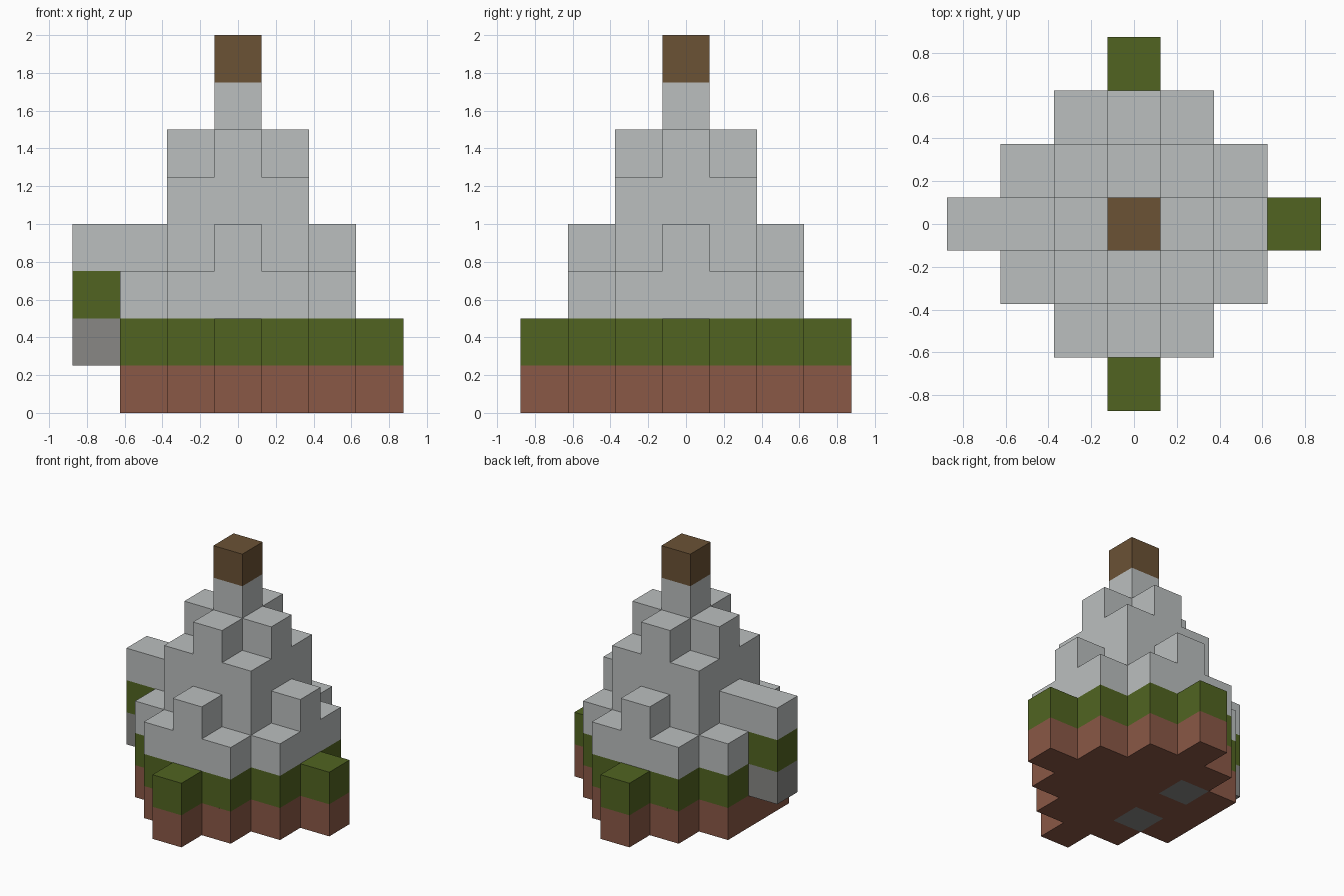
import bpy
import bmesh
from mathutils import Vector

cube = bpy.data.objects.get("Cube")
if cube:
    bpy.data.objects.remove(cube, do_unlink=True)

UNIT = 0.25  # edge of one block


def make_material(name, rgb):
    """Flat material from 0-255 display values, stored as linear."""
    linear = [((c / 255 + 0.055) / 1.055) ** 2.4 for c in rgb]
    mat = bpy.data.materials.new(name)
    mat.use_nodes = True
    mat.diffuse_color = (*linear, 1)
    bsdf = mat.node_tree.nodes["Principled BSDF"]
    bsdf.inputs["Base Color"].default_value = (*linear, 1)
    bsdf.inputs["Roughness"].default_value = 0.9
    return mat


def layer(z, reach, limit):
    """Blocks of one layer: a square of given reach with its corners stepped off."""
    span = range(-reach, reach + 1)
    return {(x, y, z) for x in span for y in span if abs(x) + abs(y) <= limit}


def build_part(name, cells, mat):
    """Join blocks into one mesh, leaving out faces between neighbours."""
    bm = bmesh.new()
    for cell in sorted(cells):
        for axis in range(3):
            for sign in (-1, 1):
                neighbour = list(cell)
                neighbour[axis] += sign
                if tuple(neighbour) in cells:
                    continue
                centre = Vector(cell) + Vector((0, 0, 0.5))
                n, u, v = Vector(), Vector(), Vector()
                n[axis] = sign / 2
                u[(axis + 1) % 3] = sign / 2
                v[(axis + 2) % 3] = 0.5
                ring = (-u - v, u - v, u + v, v - u)
                bm.faces.new([bm.verts.new((centre + n + p) * UNIT) for p in ring])
    bmesh.ops.remove_doubles(bm, verts=bm.verts, dist=0.001)
    mesh = bpy.data.meshes.new(name)
    bm.to_mesh(mesh)
    bm.free()
    mesh.materials.append(mat)
    bpy.context.collection.objects.link(bpy.data.objects.new(name, mesh))


soil_mat = make_material("soil red brown", (138, 88, 70))
grass_mat = make_material("grass green", (81, 100, 33))
rock_mat = make_material("light grey", (187, 191, 191))
stone_mat = make_material("dark grey", (136, 135, 133))
wood_mat = make_material("wood brown", (107, 82, 53))

# Stone blocks: two set in the base, one hanging at the side
base_stones = {(-1, -1, 0), (-1, 1, 0)}
side_stone = {(-3, 0, 1)}

# Stepped diamond base, missing the tip on one side
soil = layer(0, 3, 3) - {(-3, 0, 0)} - base_stones
grass = layer(1, 3, 3) - side_stone

# Stepped peak with an arm reaching over the side column
peak = layer(2, 2, 3) | layer(4, 1, 2) | layer(5, 1, 1) | layer(6, 0, 0)
peak |= layer(3, 1, 2) | layer(3, 2, 2) | {(-3, 0, 3)}

build_part("soil_base", soil, soil_mat)
build_part("base_stones", base_stones, stone_mat)
build_part("grass_layer", grass, grass_mat)
build_part("side_stone", side_stone, stone_mat)
build_part("side_grass", {(-3, 0, 2)}, grass_mat)
build_part("stepped_peak", peak, rock_mat)
build_part("top_block", layer(7, 0, 0), wood_mat)
